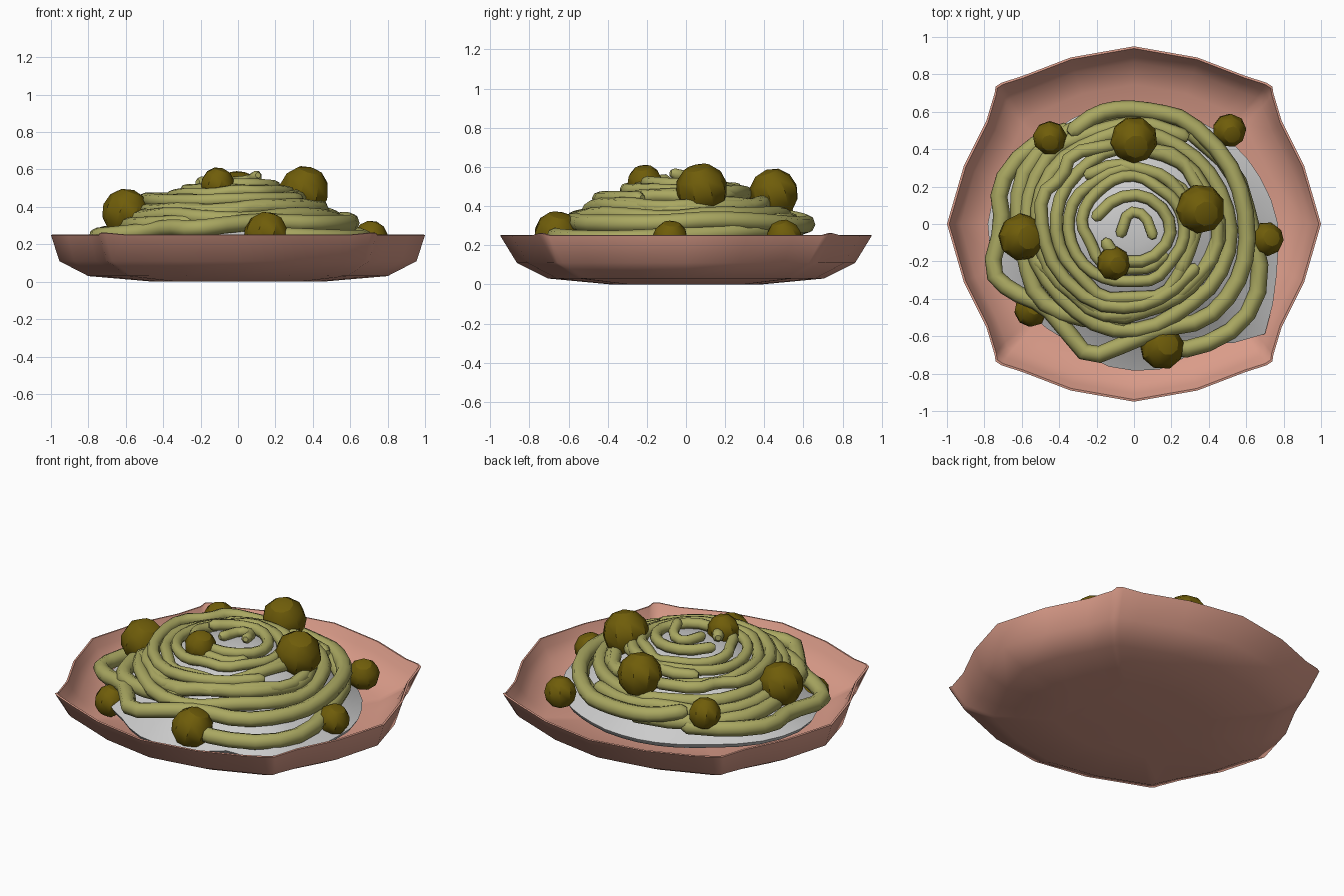
import bpy, bmesh, math, random
from mathutils import Vector, Matrix

if "Cube" in bpy.data.objects:
    bpy.data.objects.remove(bpy.data.objects["Cube"])

random.seed(4)
TAU = 2 * math.pi


def material(name, rgb):
    m = bpy.data.materials.new(name)
    m.diffuse_color = (*rgb, 1)
    m.use_nodes = True
    m.node_tree.nodes["Principled BSDF"].inputs["Base Color"].default_value = m.diffuse_color
    return m


def smooth_by_angle(ob, degrees):
    bpy.context.view_layer.objects.active = ob
    ob.select_set(True)
    bpy.ops.object.shade_smooth_by_angle(angle=math.radians(degrees))
    ob.select_set(False)


def finish(bm, name, mat=None, smooth=40):
    bmesh.ops.recalc_face_normals(bm, faces=bm.faces)
    me = bpy.data.meshes.new(name)
    bm.to_mesh(me)
    bm.free()
    ob = bpy.data.objects.new(name, me)
    bpy.context.collection.objects.link(ob)
    if mat:
        me.materials.append(mat)
    smooth_by_angle(ob, smooth)
    return ob


def skin(rings, name, mat, smooth):
    """Bridge successive closed rings of points and cap both ends."""
    bm = bmesh.new()
    loops = [[bm.verts.new(p) for p in r] for r in rings]
    for a, b in zip(loops, loops[1:]):
        for i in range(len(a)):
            j = (i + 1) % len(a)
            bm.faces.new((a[i], a[j], b[j], b[i]))
    bm.faces.new(loops[0])
    bm.faces.new(loops[-1])
    return finish(bm, name, mat, smooth)


def interp(table, t):
    for (a, va), (b, vb) in zip(table, table[1:]):
        if t <= b:
            return va + (vb - va) * (t - a) / (b - a)
    return table[-1][1]


clay = material("clay", (0.70, 0.33, 0.25))
pasta = material("pasta", (0.40, 0.39, 0.12))
olive = material("olive", (0.16, 0.11, 0.003))

# Plate: four-cornered outline mirrored from one quarter
quarter = [(1, 0), (.91, .31), (.79, .55), (.745, .70), (.74, .735),
           (.71, .755), (.60, .79), (.34, .89), (0, .95)]
outline = quarter + [(-x, y) for x, y in quarter[-2::-1]]
outline += [(x, -y) for x, y in outline[-2:0:-1]]
# x scale, y scale, height, roundness
plate_profile = [(.45, .40, 0, .4), (.80, .73, .03, .3), (.955, .90, .11, .2), (1, 1, .25, 0),
                 (.988, .988, .252, 0), (.965, .95, .20, .1), (.925, .90, .14, .2),
                 (.80, .77, .075, .35), (.45, .40, .045, .4)]
rings = []
for sx, sy, z, roundness in plate_profile:
    ring = []
    for x, y in outline:
        v = Vector((x, y, 0))
        v = v.lerp(v.normalized(), roundness)
        lift = .01 if abs(x) > .7 and abs(y) > .7 and z > .22 else 0
        ring.append((v.x * sx, v.y * sy, z + lift))
    rings.append(ring)
skin(rings, "plate", clay, 60)

# Mound under the noodles, lobed around its foot
foot = [(0, .77), (20, .72), (40, .68), (65, .64), (90, .64), (135, .66), (165, .76),
        (185, .79), (215, .74), (240, .72), (262, .78), (280, .79), (300, .74),
        (309, .82), (319, .92), (333, .84), (345, .79), (360, .77)]
mound_profile = [(.84, .10), (.98, .14), (1, .165), (.93, .19), (.80, .25), (.65, .33),
                 (.48, .41), (.30, .48), (.12, .505)]
rings = []
for s, z in mound_profile:
    ring = []
    for i in range(36):
        a = TAU * i / 36
        r = interp(foot, math.degrees(a))
        r = (r * s + .76 * (1 - s)) * s
        ring.append((r * math.cos(a), r * math.sin(a) - .03 * (1 - s), z))
    rings.append(ring)
skin(rings, "sauce_mound", None, 50)


# Noodles: bevelled paths, corners cut once, with rounded tips
def noodle(name, pts, radius=.042):
    pts = [Vector(p) for p in pts]
    path = [pts[0]]
    for a, b in zip(pts, pts[1:]):
        path += [a.lerp(b, .25), a.lerp(b, .75)]
    path.append(pts[-1])
    tip0 = path[0] + (path[0] - path[1]).normalized() * radius * .7
    tip1 = path[-1] + (path[-1] - path[-2]).normalized() * radius * .7
    path = [tip0] + path + [tip1]
    cu = bpy.data.curves.new(name, 'CURVE')
    cu.dimensions = '3D'
    cu.bevel_depth = radius
    cu.bevel_resolution = 2
    cu.use_fill_caps = True
    sp = cu.splines.new('POLY')
    sp.points.add(len(path) - 1)
    for i, p in enumerate(path):
        sp.points[i].co = (*p, 1)
        sp.points[i].radius = .5 if i in (0, len(path) - 1) else 1
    cu.materials.append(pasta)
    ob = bpy.data.objects.new(name, cu)
    bpy.context.collection.objects.link(ob)
    bpy.context.view_layer.objects.active = ob
    ob.select_set(True)
    bpy.ops.object.convert(target='MESH')
    smooth_by_angle(bpy.context.object, 60)


height = [(0, .53), (.15, .515), (.28, .485), (.40, .43), (.50, .37),
          (.60, .31), (.70, .255), (.80, .23)]


def spiral(name, start, turns, r0, r1, radius, wobble, lift=0):
    n = int(abs(turns) * 15)
    pts = []
    for i in range(n + 1):
        t = i / n
        a = math.radians(start) + TAU * turns * t
        r = r0 + (r1 - r0) * t + random.uniform(-wobble, wobble)
        z = interp(height, r) + lift + random.uniform(-.01, .01)
        pts.append((r * math.cos(a) - .02, r * math.sin(a) - .02, z))
    noodle(name, pts, radius)


outer = [(-.32, .50, .34), (-.20, .59, .32), (-.06, .62, .31), (.12, .60, .30), (.28, .56, .30),
         (.49, .36, .32), (.59, .13, .33), (.61, -.14, .31), (.54, -.35, .31), (.38, -.52, .31),
         (.14, -.56, .32), (-.02, -.63, .31), (-.24, -.72, .28), (-.36, -.57, .29),
         (-.48, -.43, .27), (-.66, -.36, .25), (-.77, -.25, .24), (-.70, 0, .25),
         (-.73, .20, .25), (-.58, .40, .26), (-.36, .50, .26)]
noodle("outer_noodle", outer, .046)
side = [(.30, .50, .28), (.54, .29, .27), (.62, .02, .25), (.69, -.30, .23),
        (.58, -.54, .23), (.33, -.67, .24), (.14, -.66, .25)]
noodle("side_noodle", side, .046)
left = [(-.05, .56, .27), (-.33, .52, .28), (-.57, .33, .29), (-.63, .10, .29),
        (-.58, -.20, .30), (-.52, -.40, .30), (-.34, -.50, .31), (-.05, -.52, .33)]
noodle("left_noodle", left, .046)
ridge = [(-.12, .42, .43), (-.34, .38, .44), (-.38, .25, .44), (-.50, .16, .44),
         (-.49, -.05, .44), (-.42, -.25, .43), (-.22, -.43, .43), (0, -.45, .44),
         (.18, -.38, .44), (.32, -.24, .44)]
noodle("ridge_noodle", ridge, .036)
spiral("lower_spiral", 60, 2.1, .58, .44, .042, .03)
spiral("middle_spiral", 200, 1.8, .50, .33, .035, .03, .005)
spiral("upper_spiral", 320, 2.0, .36, .22, .032, .02)
curl = [(-.20, .04, .53), (-.10, .14, .52), (.05, .16, .52), (.18, .06, .51),
        (.20, -.08, .51), (.08, -.20, .52), (-.08, -.20, .52), (-.15, -.10, .53)]
noodle("top_curl", curl, .033)
noodle("tip_curl", [(-.07, -.05, .53), (-.03, .07, .53), (.06, .05, .54), (.10, -.06, .565)], .03)

# Olives: low-poly balls (x, y, z, radius), each turned differently
olives = [(-.45, .46, .35, .092), (0, .45, .465, .128), (.51, .50, .24, .092),
          (.355, .08, .485, .135), (-.11, -.21, .52, .092), (-.60, -.07, .37, .128),
          (.71, -.08, .235, .092), (.15, -.66, .255, .12), (-.55, -.46, .16, .092)]
for i, (x, y, z, r) in enumerate(olives):
    bm = bmesh.new()
    bmesh.ops.create_uvsphere(bm, u_segments=9, v_segments=6, radius=r)
    turn = Matrix.Rotation(.3 * i, 4, 'Z') @ Matrix.Rotation(.35, 4, 'X')
    bmesh.ops.transform(bm, matrix=Matrix.Translation((x, y, z)) @ turn, verts=bm.verts)
    finish(bm, f"olive_{i + 1}", olive, 30)
